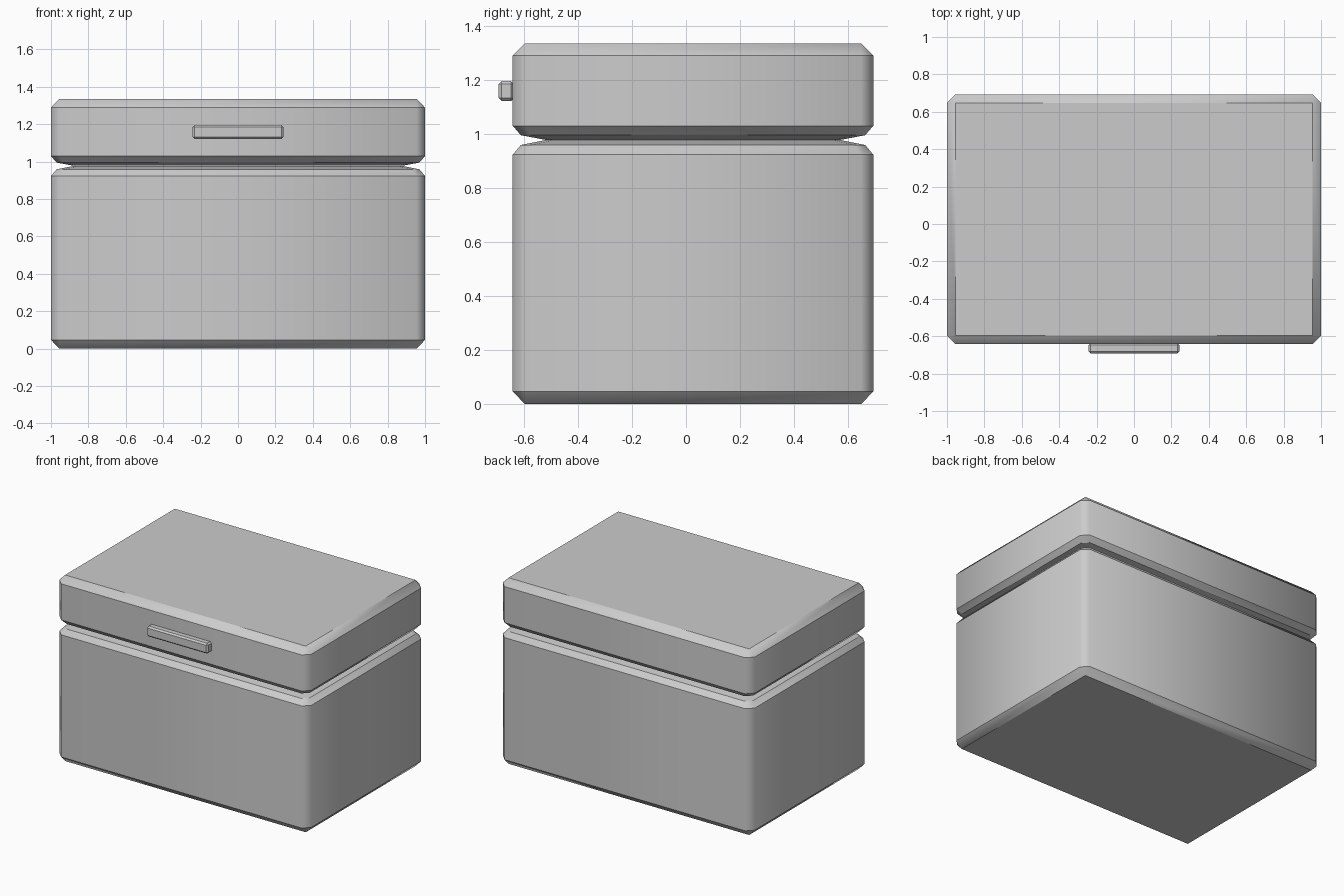
import bpy, bmesh

if "Cube" in bpy.data.objects:
    bpy.data.objects.remove(bpy.data.objects["Cube"])

HX, HY, CY = 1.0, 0.667, 0.026   # half width, half depth, depth centre


def ring(bm, inset, z, c):
    """Rectangle with corners cut by c (c = 0 collapses to four corners)."""
    x, y = HX - inset, HY - inset
    pts = [(x, -y + c), (x, y - c), (x - c, y), (-x + c, y),
           (-x, y - c), (-x, -y + c), (-x + c, -y), (x - c, -y)]
    return [bm.verts.new((px, py + CY, z)) for px, py in pts]


def shell(name, profile):
    """Stack of (inset, z, corner cut) rings joined into a closed block."""
    bm = bmesh.new()
    rings = [ring(bm, *p) for p in profile]
    for a, b in zip(rings, rings[1:]):
        for i in range(8):
            j = (i + 1) % 8
            bm.faces.new((a[i], a[j], b[j], b[i]))
    bm.faces.new(rings[0][::-1])
    bm.faces.new(rings[-1])
    bmesh.ops.remove_doubles(bm, verts=bm.verts, dist=1e-5)
    bmesh.ops.recalc_face_normals(bm, faces=bm.faces)
    # smooth around the upright corners, crisp along the level edges
    for f in bm.faces:
        f.smooth = True
    for e in bm.edges:
        e.smooth = abs(e.verts[0].co.z - e.verts[1].co.z) > 1e-4
    mesh = bpy.data.meshes.new(name)
    bm.to_mesh(mesh)
    bm.free()
    obj = bpy.data.objects.new(name, mesh)
    bpy.context.collection.objects.link(obj)
    return obj


# Lower box, its top sloping in to the V-shaped seam
shell("box_body", [(0.045, 0, 0), (0, 0.047, 0.045), (0, 0.923, 0.045),
                   (0.03, 0.959, 0.04), (0.12, 0.977, 0.03)])

# Lid, mirrored seam below and chamfered top
shell("box_lid", [(0.12, 0.978, 0.03), (0.03, 0.995, 0.04),
                  (0, 1.03, 0.045), (0, 1.289, 0.045), (0.045, 1.335, 0)])

# Small bar handle on the lid front
bpy.ops.mesh.primitive_cube_add(size=1, location=(0, -0.665, 1.158))
handle = bpy.context.object
handle.name = "lid_handle"
handle.scale = (0.485, 0.056, 0.074)
bpy.ops.object.transform_apply(location=False, rotation=False, scale=True)
bevel = handle.modifiers.new("bevel", 'BEVEL')
bevel.width = 0.011
bevel.segments = 1
